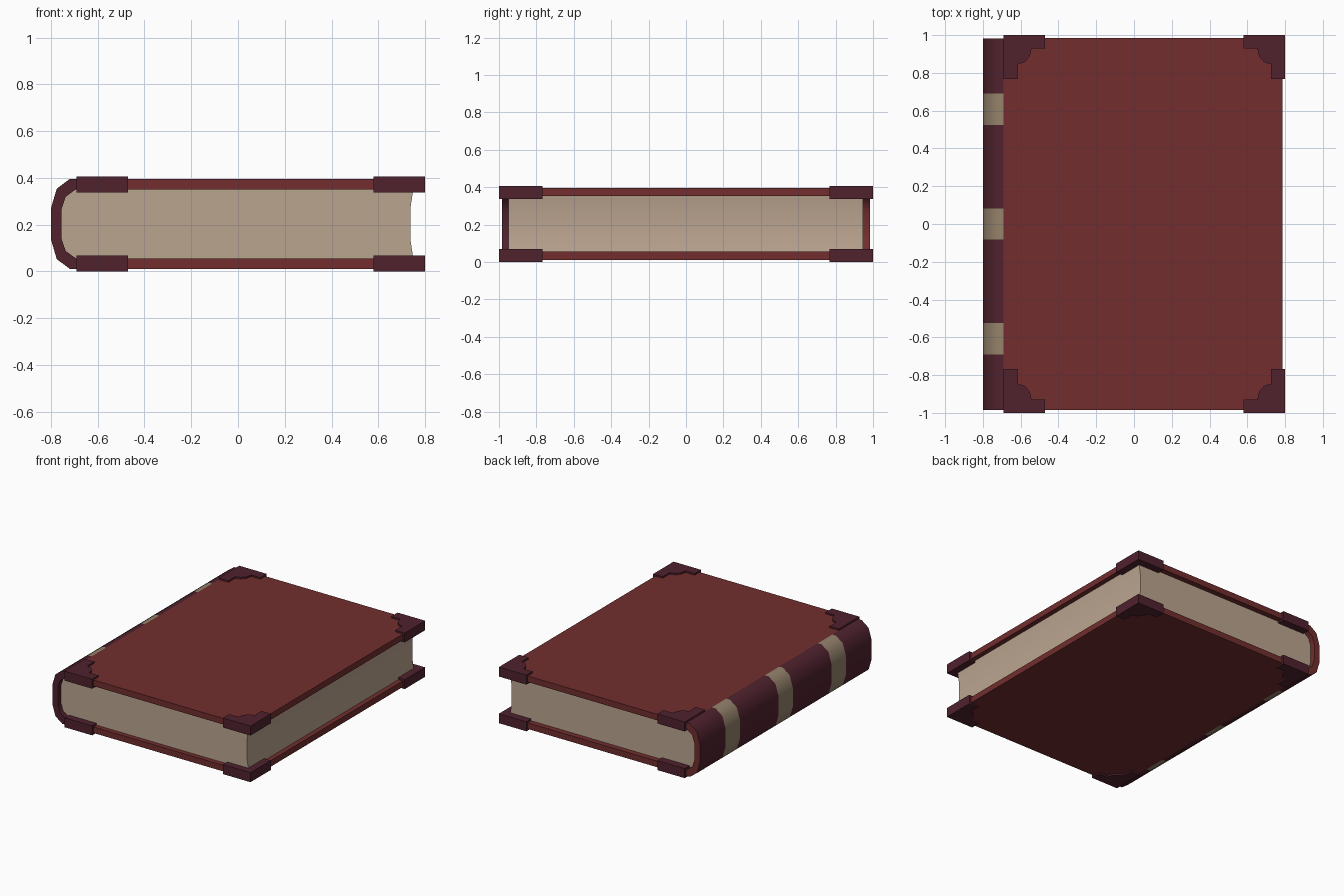
import bpy, bmesh, math

if "Cube" in bpy.data.objects:
    bpy.data.objects.remove(bpy.data.objects["Cube"])

ZC = 0.2035  # mid height of the closed book


def material(name, rgb):
    m = bpy.data.materials.new(name)
    m.diffuse_color = (*rgb, 1)
    m.use_nodes = True
    m.node_tree.nodes["Principled BSDF"].inputs["Base Color"].default_value = m.diffuse_color
    return m


RED = material("red cover", (0.168, 0.027, 0.027))
DARK = material("dark maroon", (0.080, 0.016, 0.027))
PAPER = material("paper", (0.50, 0.375, 0.28))
BAND = material("spine band", (0.30, 0.225, 0.15))


def finish(bm, name, mats, smooth=False):
    bmesh.ops.recalc_face_normals(bm, faces=bm.faces)
    me = bpy.data.meshes.new(name)
    bm.to_mesh(me)
    bm.free()
    ob = bpy.data.objects.new(name, me)
    bpy.context.collection.objects.link(ob)
    for m in mats:
        me.materials.append(m)
    if smooth:
        bpy.ops.object.select_all(action='DESELECT')
        ob.select_set(True)
        bpy.context.view_layer.objects.active = ob
        bpy.ops.object.shade_smooth_by_angle(angle=math.radians(45))
    return ob


def prism(name, points, shift, mat, smooth=False):
    """Extrude a closed 3D outline along a vector."""
    bm = bmesh.new()
    f = bm.faces.new([bm.verts.new(p) for p in points])
    ext = bmesh.ops.extrude_face_region(bm, geom=[f])
    verts = [v for v in ext["geom"] if isinstance(v, bmesh.types.BMVert)]
    bmesh.ops.translate(bm, verts=verts, vec=shift)
    return finish(bm, name, [mat], smooth)


def mirrored(half):
    """Complete an upper half profile (x, height above middle) downwards."""
    return ([(x, ZC + h) for x, h in half]
            + [(x, ZC - h) for x, h in reversed(half)])


# Profiles in x and z
outer = mirrored([(-0.69, 0.192), (-0.72, 0.192), (-0.775, 0.151), (-0.80, 0.067)])
inner = mirrored([(-0.69, 0.149), (-0.70, 0.143), (-0.737, 0.116), (-0.755, 0.063)])
fore = mirrored([(0.75, 0.149), (0.737, 0.065)])

# Page block with rounded back and hollow fore edge
prism("page_block", [(x, -0.95, z) for x, z in inner + fore[::-1]],
      (0, 1.895, 0), PAPER, True)

# Cover boards
for name, s in (("front_board", 1), ("back_board", -1)):
    z0, z1 = ZC + s * 0.148, ZC + s * 0.192
    prism(name, [(-0.69, -0.985, z0), (0.785, -0.985, z0),
                 (0.785, 0.985, z0), (-0.69, 0.985, z0)], (0, 0, z1 - z0), RED)

# Rounded spine, cut at the band edges
stations = [-0.985, -0.69, -0.525, -0.082, 0.082, 0.525, 0.69, 0.983]
bm = bmesh.new()
loop = outer + inner[::-1]
n, k = len(loop), len(outer)
rings = [[bm.verts.new((x, y, z)) for x, z in loop] for y in stations]
for j in range(len(stations) - 1):
    for i in range(n):
        a, b = rings[j], rings[j + 1]
        f = bm.faces.new((a[i], a[(i + 1) % n], b[(i + 1) % n], b[i]))
        if i < k - 1:
            f.material_index = 1 if j % 2 else 0       # outside: bands
        else:
            f.material_index = 2 if j > 3 else 0       # lining
for ring, mi in ((rings[0], 0), (rings[-1], 2)):
    for i in range(k - 1):
        f = bm.faces.new((ring[i], ring[i + 1], ring[n - 2 - i], ring[n - 1 - i]))
        f.material_index = mi
finish(bm, "spine", [DARK, BAND, RED], True)

# Corner guards: L shape with a rounded inner bulge
shape = [(0, 0), (0.22, 0), (0.22, 0.072), (0.147, 0.072)]
shape += [(0.077 + 0.07 * math.cos(a), 0.072 + 0.082 * math.sin(a))
          for a in (math.radians(30), math.radians(60))]
shape += [(0.075, 0.154), (0.075, 0.233), (0, 0.233)]
for level, z in (("upper", 0.338), ("lower", 0.0)):
    for side, x0, sx in (("fore", 0.80, -1), ("spine", -0.69, 1)):
        for end, sy in (("head", 1), ("tail", -1)):
            prism(f"corner_guard_{level}_{side}_{end}",
                  [(x0 + sx * u, sy * (1 - v), z) for u, v in shape],
                  (0, 0, 0.069), DARK)
